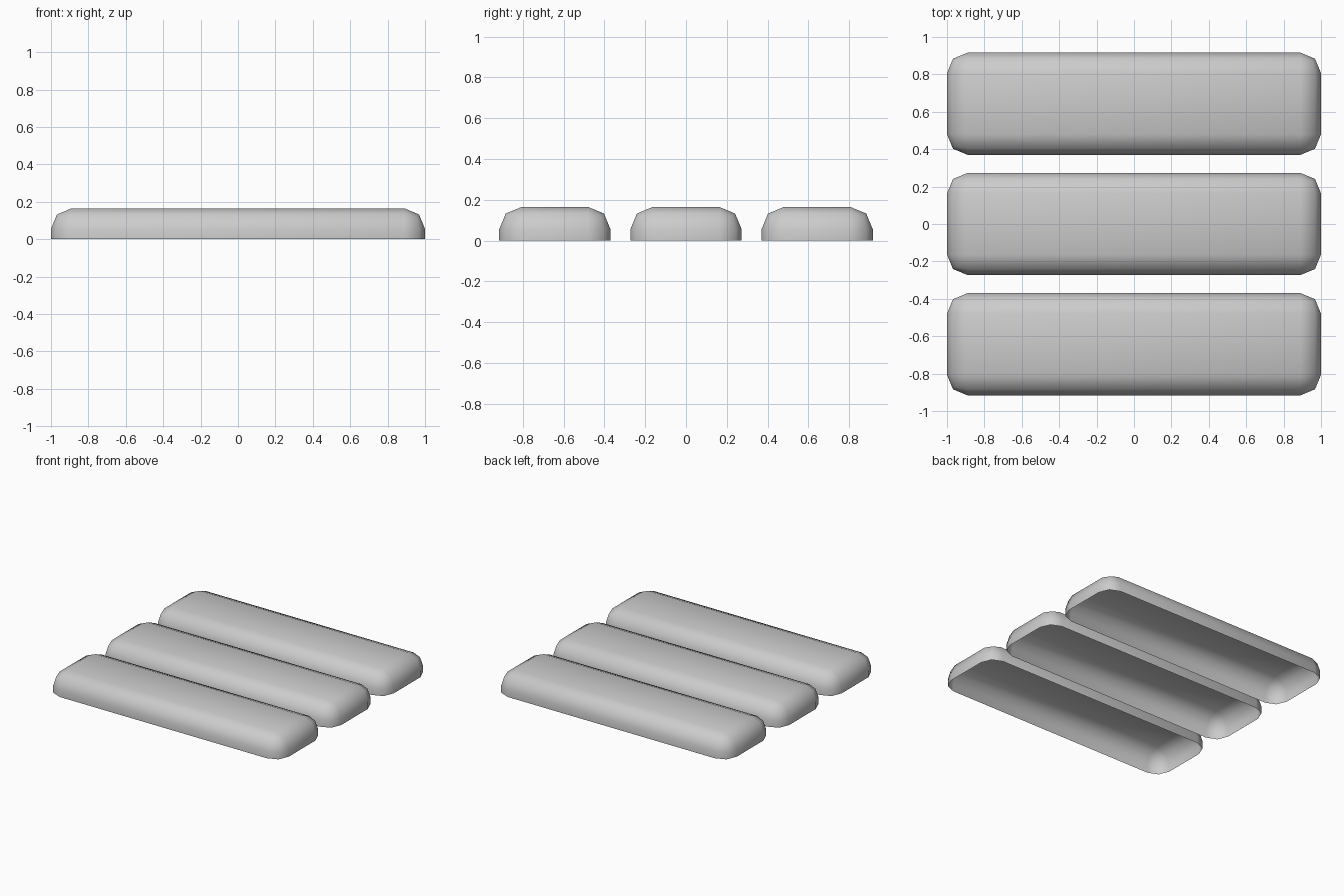
import bpy, bmesh
from mathutils import Matrix

if "Cube" in bpy.data.objects:
    bpy.data.objects.remove(bpy.data.objects["Cube"])

LENGTH, WIDTH, HEIGHT = 2.0, 0.546, 0.165
RADIUS, SPACING = 0.11, 0.643


def plank(name, y):
    # Rounded block, mirrored about z = 0, then cut to an open-bottomed shell
    bm = bmesh.new()
    bmesh.ops.create_cube(bm, size=1, matrix=Matrix.Diagonal((LENGTH, WIDTH, HEIGHT * 2, 1)))
    bmesh.ops.bevel(bm, geom=bm.edges[:], offset=RADIUS, segments=2,
                    profile=0.5, affect='EDGES', clamp_overlap=True)
    bmesh.ops.bisect_plane(bm, geom=bm.verts[:] + bm.edges[:] + bm.faces[:],
                           plane_co=(0, 0, 0), plane_no=(0, 0, 1), clear_inner=True)
    for f in bm.faces:
        f.smooth = True
    mesh = bpy.data.meshes.new(name)
    bm.to_mesh(mesh)
    bm.free()
    obj = bpy.data.objects.new(name, mesh)
    obj.location.y = y
    bpy.context.collection.objects.link(obj)


# Three parallel planks
for name, i in (("front_plank", -1), ("middle_plank", 0), ("back_plank", 1)):
    plank(name, i * SPACING)
